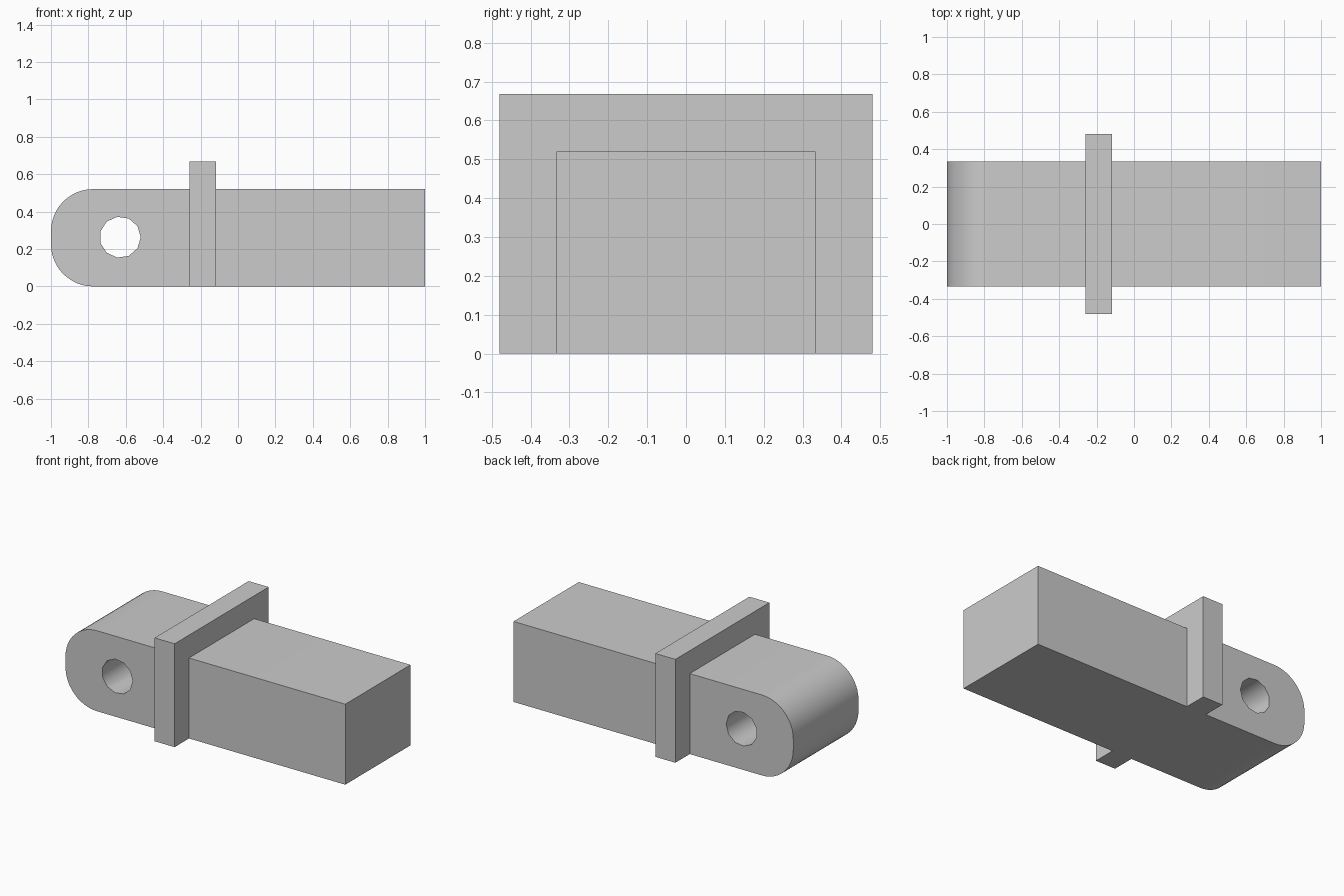
import bpy, bmesh
from math import pi, sin, cos, radians
from mathutils import Matrix

old = bpy.data.objects.get("Cube")
if old:
    bpy.data.objects.remove(old, do_unlink=True)

grey = bpy.data.materials.new("plain grey")
grey.use_nodes = True
COLOUR = (0.6, 0.6, 0.6, 1)
grey.diffuse_color = COLOUR
grey.node_tree.nodes["Principled BSDF"].inputs["Base Color"].default_value = COLOUR


def extrude_profile(name, points, half_depth):
    """Prism from an x-z outline, centred on y = 0."""
    bm = bmesh.new()
    face = bm.faces.new([bm.verts.new((x, -half_depth, z)) for x, z in points])
    side = bmesh.ops.extrude_face_region(bm, geom=[face])["geom"]
    moved = [v for v in side if isinstance(v, bmesh.types.BMVert)]
    bmesh.ops.translate(bm, verts=moved, vec=(0, 2 * half_depth, 0))
    bmesh.ops.recalc_face_normals(bm, faces=bm.faces)
    mesh = bpy.data.meshes.new(name)
    bm.to_mesh(mesh)
    bm.free()
    mesh.materials.append(grey)
    obj = bpy.data.objects.new(name, mesh)
    bpy.context.collection.objects.link(obj)
    return obj


def arc(cx, cz, r, start, end, steps):
    return [(cx + r * cos(start + (end - start) * i / steps),
             cz + r * sin(start + (end - start) * i / steps)) for i in range(steps + 1)]


def rectangle(x0, x1, z1):
    return [(x0, 0), (x1, 0), (x1, z1), (x0, z1)]


# Long bar with one rounded end
HEIGHT, R = 0.52, 0.225
outline = [(1, 0), (1, HEIGHT)]
outline += arc(-1 + R, HEIGHT - R, R, pi / 2, pi, 12)
outline += arc(-1 + R, R, R, pi, 1.5 * pi, 12)
bar = extrude_profile("bar", outline, 0.333)

# Pin hole through the rounded end
hole = arc(-0.63, 0.263, 0.11, 0, 2 * pi, 11)[:-1]
cutter = extrude_profile("hole_cutter", hole, 0.6)
cutter.hide_render = True
cut = bar.modifiers.new("pin hole", "BOOLEAN")
cut.operation = "DIFFERENCE"
cut.solver = "EXACT"
cut.object = cutter
bpy.context.view_layer.objects.active = bar
bar.select_set(True)
bpy.ops.object.modifier_apply(modifier=cut.name)
bpy.data.objects.remove(cutter, do_unlink=True)
bpy.ops.object.shade_smooth_by_angle(angle=radians(40))

# Collar plate around the bar, flush with its underside
extrude_profile("collar", rectangle(-0.26, -0.117, 0.668), 0.48)
